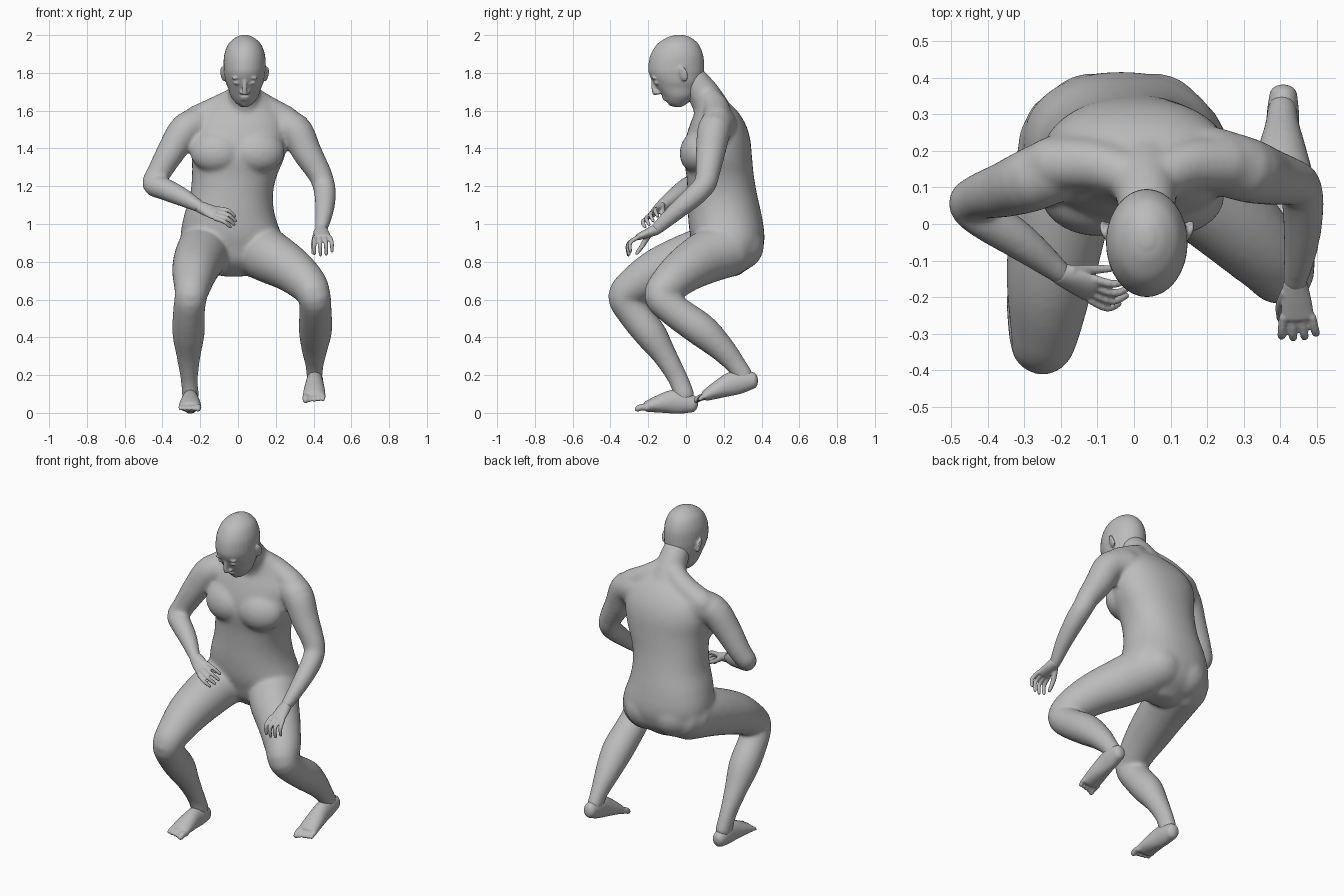
import bpy
import bmesh
from math import sin, cos, pi, copysign, radians
from mathutils import Vector, Matrix, Euler

cube = bpy.data.objects.get("Cube")
if cube:
    bpy.data.objects.remove(cube)

clay = bpy.data.materials.new("grey clay")
clay.use_nodes = True
grey = (0.5, 0.5, 0.5, 1)
clay.diffuse_color = grey
clay.node_tree.nodes["Principled BSDF"].inputs["Base Color"].default_value = grey

X, Y, Z = Vector((1, 0, 0)), Vector((0, 1, 0)), Vector((0, 0, 1))


def smooth_path(sections, steps=4):
    """Catmull-Rom interpolation of (x, y, z, side radius, other radius)."""
    rows = [Vector(s if len(s) == 5 else (*s, s[-1])) for s in sections]
    rows = [rows[0]] + rows + [rows[-1]]
    out = []
    for a, b, c, d in zip(rows, rows[1:], rows[2:], rows[3:]):
        for i in range(steps):
            t = i / steps
            out.append(b + (c - a) * (t / 2)
                       + (a * 2 - b * 5 + c * 4 - d) * (t * t / 2)
                       + (b * 3 - a - c * 3 + d) * (t ** 3 / 2))
    return out + [rows[-1]]


def loft(bm, sections, side=X, axis=None, cap=1.0, power=2.0, sides=24):
    """Skin a tube of elliptical rings with rounded ends."""
    rows = smooth_path(sections)
    pts = [Vector(r[:3]) for r in rows]
    frames = []
    for i, (p, r) in enumerate(zip(pts, rows)):
        t = axis or (pts[min(i + 1, len(pts) - 1)] - pts[max(i - 1, 0)]).normalized()
        frames.append((p, t, r[3], r[4]))

    def dome(frame, way):
        p, t, a, b = frame
        h = min(a, b) * cap * way
        return [(p + t * h * sin(q), t, a * cos(q), b * cos(q))
                for q in (radians(30), radians(55), radians(80))]

    frames = dome(frames[0], -1)[::-1] + frames + dome(frames[-1], 1)
    rings = []
    for p, t, a, b in frames:
        u = (side - t * side.dot(t)).normalized()
        v = t.cross(u)
        ring = []
        for k in range(sides):
            q = 2 * pi * k / sides
            c = copysign(abs(cos(q)) ** (2 / power), cos(q))
            s = copysign(abs(sin(q)) ** (2 / power), sin(q))
            ring.append(bm.verts.new(p + u * a * c + v * b * s))
        rings.append(ring)
    for lo, hi in zip(rings, rings[1:]):
        for k in range(sides):
            n = (k + 1) % sides
            bm.faces.new((lo[k], lo[n], hi[n], hi[k]))
    bm.faces.new(rings[0][::-1])
    bm.faces.new(rings[-1])


def stack(bm, levels, **options):
    """Loft level rings given as (z, centre x, front y, back y, half width)."""
    loft(bm, [(x, (f + b) / 2, z, w, (b - f) / 2) for z, x, f, b, w in levels],
         axis=Z, cap=0.2, **options)


def ball(bm, centre, size, turn=(0, 0, 0)):
    m = (Matrix.Translation(centre) @ Euler([radians(a) for a in turn]).to_matrix().to_4x4()
         @ Matrix.Diagonal((*size, 1)))
    bmesh.ops.create_uvsphere(bm, u_segments=24, v_segments=14, radius=1, matrix=m)


def finish(bm, name, voxel, passes):
    """Fuse the overlapping shapes into one smooth skin."""
    bmesh.ops.recalc_face_normals(bm, faces=bm.faces)
    mesh = bpy.data.meshes.new(name)
    bm.to_mesh(mesh)
    bm.free()
    mesh.materials.append(clay)
    mesh.shade_smooth()
    obj = bpy.data.objects.new(name, mesh)
    bpy.context.collection.objects.link(obj)
    fuse = obj.modifiers.new("fuse", "REMESH")
    fuse.mode = "VOXEL"
    fuse.voxel_size = voxel
    fuse.use_smooth_shade = True
    relax = obj.modifiers.new("relax", "SMOOTH")
    relax.factor = 0.5
    relax.iterations = passes


# Torso, from seat to neck
body = bmesh.new()
stack(body, [
    (.735, -.025, .14, .29, .09), (.8, -.03, .07, .375, .2), (.88, -.03, .04, .41, .26),
    (.95, -.038, .02, .415, .265), (1.05, -.045, .01, .4, .24), (1.15, -.035, .008, .378, .22),
    (1.25, -.02, .003, .36, .224), (1.35, 0, -.012, .35, .245), (1.45, .005, -.002, .34, .26),
    (1.53, .01, .022, .315, .25), (1.6, .02, .05, .27, .2), (1.66, .03, .06, .205, .125)],
    power=2.2, sides=36)
loft(body, [(.03, .15, 1.58, .1), (.032, .105, 1.67, .088), (.035, .04, 1.76, .078)])
# Neck to shoulder slopes, chest and seat
for s in (-1, 1):
    loft(body, [(.035 + s * .03, .12, 1.675, .06), (.025 + s * .12, .16, 1.615, .07),
                (.015 + s * .24, .165, 1.55, .075)], side=Y)
    ball(body, (-.003 + s * .115, .062, 1.385), (.138, .093, .115), (-14, 0, s * 10))
    ball(body, (-.03 + s * .085, .27, .885), (.145, .143, .135))

# Arms, shoulder to wrist
loft(body, [
    (-.17, .17, 1.53, .09), (-.27, .125, 1.505, .089), (-.35, .095, 1.39, .077),
    (-.42, .075, 1.27, .064), (-.452, .052, 1.21, .058), (-.4, .012, 1.19, .06),
    (-.3, -.055, 1.145, .051), (-.2, -.135, 1.09, .033)], side=Y)
loft(body, [
    (.2, .18, 1.53, .09), (.3, .15, 1.5, .09), (.365, .13, 1.38, .079),
    (.43, .115, 1.27, .065), (.453, .1, 1.21, .06), (.462, .045, 1.15, .058),
    (.457, -.06, 1.06, .048), (.44, -.16, .97, .034)])

# Legs, hip to ankle
loft(body, [
    (-.165, .225, .875, .15), (-.2, .04, .825, .138), (-.228, -.14, .755, .122),
    (-.24, -.265, .68, .101), (-.25, -.328, .615, .086), (-.26, -.28, .53, .085),
    (-.262, -.19, .42, .086), (-.262, -.11, .3, .064), (-.258, -.042, .18, .046, .054),
    (-.252, -.008, .09, .045, .056)])
loft(body, [
    (.095, .225, .87, .15), (.17, .11, .825, .141), (.28, 0, .76, .122),
    (.37, -.092, .68, .103), (.405, -.135, .615, .087), (.41, -.06, .54, .086),
    (.41, .08, .44, .089), (.405, .19, .34, .07), (.405, .268, .25, .048, .054),
    (.405, .308, .19, .043, .052)])
finish(body, "body", .01, 18)

# Head: skull and jaw, then nose, lips, brow and ears
head = bmesh.new()
mid = .035
stack(head, [
    (1.623, mid, -.068, -.018, .024), (1.64, mid, -.098, .01, .046), (1.675, mid, -.122, .045, .073),
    (1.72, mid, -.155, .07, .088), (1.75, mid, -.172, .085, .1), (1.78, mid, -.19, .092, .106),
    (1.82, mid, -.2, .096, .111), (1.89, mid, -.19, .092, .109), (1.95, mid, -.155, .068, .088),
    (1.985, mid, -.105, .03, .052), (1.997, mid, -.07, 0, .025)], sides=32)
loft(head, [(mid, -.174, 1.765, .011), (mid, -.172, 1.725, .012), (mid, -.164, 1.695, .015)])
for s in (-1, 1):
    ball(head, (mid + s * .015, -.145, 1.695), (.011, .015, .011))
    ball(head, (mid + s * .04, -.168, 1.775), (.03, .014, .009), (0, s * 12, 0))
    ball(head, (mid + s * .04, -.156, 1.748), (.02, .014, .012))
    ball(head, (mid + s * .115, -.015, 1.795), (.01, .026, .042), (15, s * 12, -s * 20))
for z, y in ((1.672, -.116), (1.66, -.107)):
    ball(head, (mid, y, z), (.027, .014, .008))
ball(head, (mid, -.07, 1.637), (.024, .022, .015))
finish(head, "head", .006, 6)


def foot(name, heel, toe, inner):
    """Foot from heel to ball of the foot; inner is the big toe side."""
    bm = bmesh.new()
    heel, toe = Vector(heel), Vector(toe)
    along = toe - heel
    shape = ((0, 0, .038, .045), (.2, .012, .044, .06), (.45, .018, .047, .063),
             (.75, .01, .056, .047), (1, 0, .06, .03))
    loft(bm, [(*(heel + along * t + Z * lift), w, h) for t, lift, w, h in shape], cap=.7)
    ahead = along.normalized()
    for i in range(5):
        root = toe + X * inner * (.044 - i * .023) - Z * .006
        reach = .052 - .005 * i
        r = .018 if i == 0 else .0125
        loft(bm, [(*root, r), (*(root + ahead * reach * .6 + Z * .004), r),
                  (*(root + ahead * reach - Z * .004), r * .9)], sides=12)
    finish(bm, name, .006, 4)


foot("right_foot", (-.25, .038, .046), (-.255, -.205, .034), 1)
foot("left_foot", (.408, .355, .172), (.403, .105, .092), -1)


def hand(name, wrist, knuckle, middle, tip, spread, thumb):
    """Palm, four bent fingers set along spread from index to little, and a thumb."""
    bm = bmesh.new()
    wrist, knuckle, middle, tip, spread = map(Vector, (wrist, knuckle, middle, tip, spread))
    spread.normalize()
    loft(bm, [(*wrist, .033, .03), (*wrist.lerp(knuckle, .5), .041, .024),
              (*knuckle, .046, .017)], side=spread, cap=.6)
    for i, length in enumerate((.92, 1, .95, .78)):
        shift = spread * (i - 1.5) * .026
        root = knuckle + shift
        bend = root + (middle - knuckle) * length + shift * .2
        end = bend + (tip - middle) * length
        loft(bm, [(*root, .0125), (*bend, .0115), (*end, .009)], sides=12)
    base = wrist.lerp(knuckle, .3) - spread * .025
    loft(bm, [(*base, .018), (*thumb[0], .014), (*thumb[1], .01)], sides=12)
    finish(bm, name, .005, 2)


hand("right_hand", (-.2, -.135, 1.09), (-.115, -.178, 1.055), (-.055, -.2, 1.04),
     (-.015, -.185, 1.006), (-.1, -.7, -.65), ((-.12, -.125, 1.055), (-.065, -.122, 1.03)))
hand("left_hand", (.44, -.16, .97), (.447, -.255, .93), (.45, -.307, .892),
     (.452, -.305, .836), (1, 0, 0), ((.4, -.225, .895), (.4, -.26, .845)))
